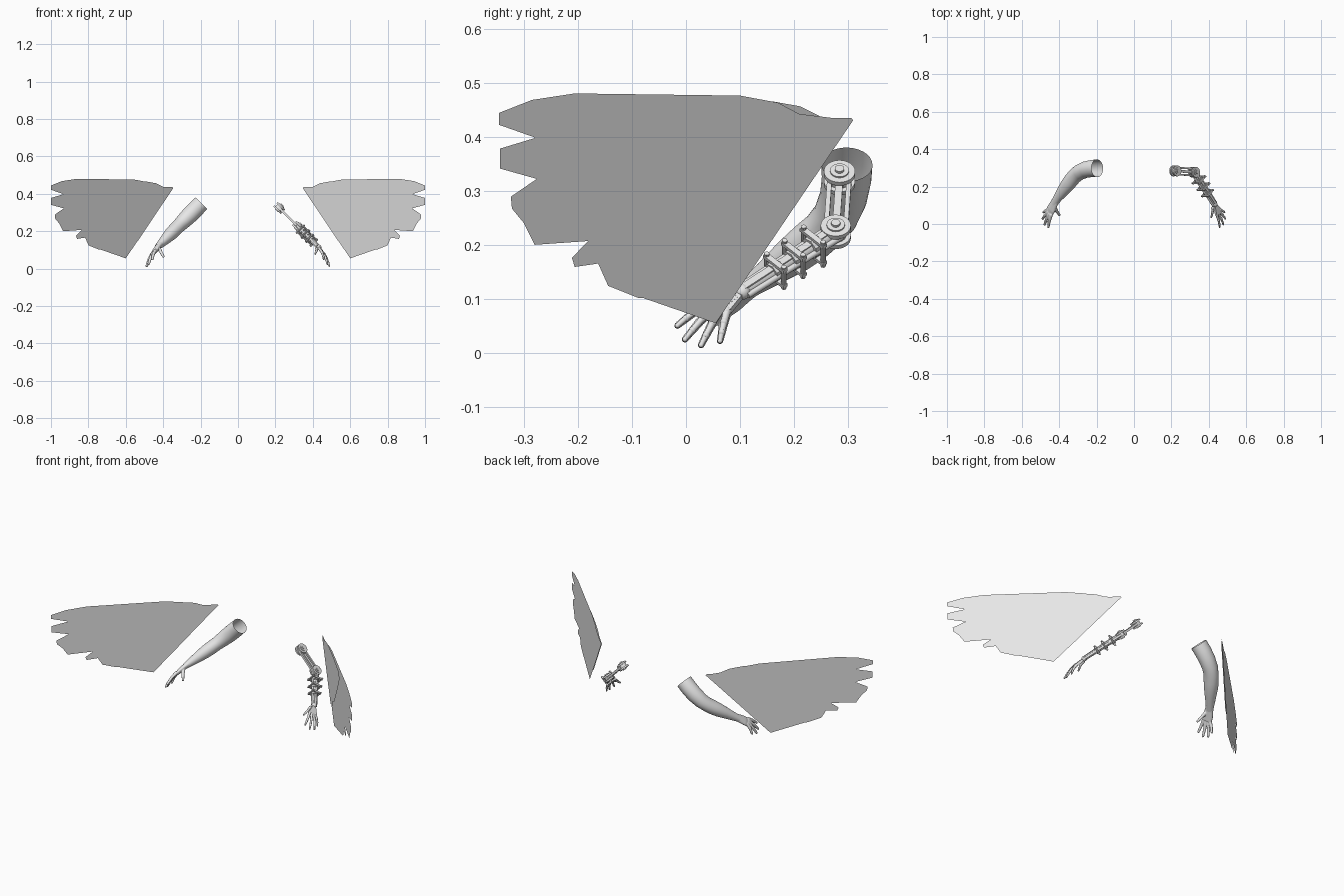
import bpy, bmesh, math
from mathutils import Vector, Matrix

if "Cube" in bpy.data.objects:
    bpy.data.objects.remove(bpy.data.objects["Cube"])

grey = bpy.data.materials.new("plain_grey")
grey.diffuse_color = (0.8, 0.8, 0.8, 1)
grey.use_nodes = True
grey.node_tree.nodes["Principled BSDF"].inputs["Base Color"].default_value = grey.diffuse_color

# Arm frame: s runs down the arm, y is depth, n is the hinge axis
R = math.sqrt(0.5)
def arm_point(s, y, n=0.0):
    return Vector((0.2725 + R * (s + n), y, 0.2725 + R * (n - s)))
NORMAL = Vector((R, 0, R))


def finish(name, bm, smooth=True, mirror=False):
    """Turn a bmesh into a named object."""
    if mirror:
        bmesh.ops.scale(bm, vec=(-1, 1, 1), verts=bm.verts)
        bmesh.ops.reverse_faces(bm, faces=bm.faces)
    me = bpy.data.meshes.new(name)
    bm.to_mesh(me)
    bm.free()
    me.materials.append(grey)
    ob = bpy.data.objects.new(name, me)
    bpy.context.collection.objects.link(ob)
    if smooth:
        bpy.ops.object.select_all(action='DESELECT')
        ob.select_set(True)
        bpy.context.view_layer.objects.active = ob
        bpy.ops.object.shade_smooth_by_angle(angle=math.radians(40))
    return ob


def frame(a, b):
    z = (b - a).normalized()
    x = (NORMAL - z * NORMAL.dot(z)).normalized()
    return x, z.cross(x), z


def bar(bm, a, b, width, thick):
    """Box from a to b; thick is along the hinge axis."""
    x, y, z = frame(a, b)
    m = Matrix((x, y, z)).transposed().to_4x4()
    m.translation = (a + b) / 2
    m = m @ Matrix.Diagonal((thick, width, (b - a).length, 1))
    bmesh.ops.create_cube(bm, size=1, matrix=m)


def rod(bm, a, b, r1, r2=None, sides=16):
    m = (b - a).to_track_quat('Z', 'Y').to_matrix().to_4x4()
    m.translation = (a + b) / 2
    bmesh.ops.create_cone(bm, cap_ends=True, segments=sides, radius1=r1,
                          radius2=r1 if r2 is None else r2,
                          depth=(b - a).length, matrix=m)


def ball(bm, c, r):
    bmesh.ops.create_uvsphere(bm, u_segments=14, v_segments=8, radius=r,
                              matrix=Matrix.Translation(c))


def loft(bm, stations, sides=28, caps=(False, True)):
    """Tube through (point, in-plane radius, hinge-axis radius) stations."""
    rings = []
    for i, (p, rw, rn) in enumerate(stations):
        a = stations[max(i - 1, 0)][0]
        b = stations[min(i + 1, len(stations) - 1)][0]
        x, y, _ = frame(a, b)
        rings.append([bm.verts.new(p + x * rn * math.cos(t) + y * rw * math.sin(t))
                      for t in (2 * math.pi * k / sides for k in range(sides))])
    for r0, r1 in zip(rings, rings[1:]):
        for k in range(sides):
            j = (k + 1) % sides
            bm.faces.new((r0[k], r0[j], r1[j], r1[k]))
    if caps[0]:
        bm.faces.new(rings[0][::-1])
    if caps[1]:
        bm.faces.new(rings[-1])


# Wings: flat feather sheets on an upright diagonal plane, outline in (y, z)
FEATHERS = [(.309, .43), (.306, .435), (.252, .435), (.21, .442), (.17, .463), (.10, .476),
            (-.206, .48), (-.285, .468), (-.346, .444), (-.346, .422), (-.278, .398),
            (-.344, .378), (-.344, .341), (-.276, .322), (-.324, .289), (-.322, .267),
            (-.239, .257), (-.285, .222), (-.28, .20), (-.181, .207), (-.211, .176),
            (-.206, .159), (-.117, .172), (-.15, .143), (-.144, .124), (-.07, .143),
            (-.091, .12), (-.089, .102), (-.01, .13), (-.028, .117), (-.02, .10),
            (.02, .122), (.006, .089), (.011, .076), (.037, .095), (.043, .066), (.055, .055)]
COVERTS = [(.305, .43), (.252, .437), (.215, .456), (.165, .465), (.065, .468), (-.07, .455),
           (-.08, .42), (-.045, .35), (-.015, .345), (-.02, .305), (.015, .28), (.01, .255),
           (.045, .24), (.038, .21), (.075, .19), (.07, .155), (.1, .165), (.115, .145)]
for side in ("right", "left"):
    for name, outline, off in (("wing", FEATHERS, 0), ("covert_feathers", COVERTS, 0.003)):
        bm = bmesh.new()
        f = bm.faces.new([bm.verts.new((0.655 - y - off, y - off, z)) for y, z in outline])
        bmesh.ops.triangulate(bm, faces=[f])
        finish(f"{side}_{name}", bm, smooth=False, mirror=side == "left")

# Mechanical arm: shoulder and elbow hinges
SHOULDER, ELBOW, WRIST = (-.073, .284), (.0686, .277), (.225, .105)
for name, (s, y), r in (("shoulder_hinge", SHOULDER, .029), ("elbow_hinge", ELBOW, .028)):
    bm = bmesh.new()
    for lo, hi, rad in ((-.017, -.008, r), (.008, .017, r), (-.008, .008, r * .7),
                        (.017, .020, r * .6), (.020, .025, r * .3), (-.022, -.017, r * .4)):
        rod(bm, arm_point(s, y, lo), arm_point(s, y, hi), rad, sides=32)
    finish(name, bm)

# Upper arm bars
bm = bmesh.new()
for d in (-.018, .018):
    bar(bm, arm_point(SHOULDER[0], SHOULDER[1] + d), arm_point(ELBOW[0], ELBOW[1] + d), .009, .012)
bar(bm, arm_point(*SHOULDER), arm_point(*ELBOW), .014, .008)
finish("upper_arm_bars", bm)

# Forearm: core shaft and side rods
E, W = arm_point(*ELBOW), arm_point(*WRIST)
X, Y, Z = frame(E, W)
bm = bmesh.new()
rod(bm, E, W, .015, .012)
for u in (-.017, .017):
    rod(bm, E + Y * u, W + Y * u * .8, .006, sides=10)
bar(bm, E + X * .012, W + X * .010, .014, .007)
finish("forearm_shaft", bm)

# Forearm clamps with bolts
bm = bmesh.new()
for t in (.24, .45, .65):
    c = E.lerp(W, t)
    k = 1.1 - .3 * t
    rod(bm, c - Z * .010, c + Z * .010, .021 * k, sides=8)
    for n in (-.022, .022):
        a = c + X * n * k
        bar(bm, a - Y * .031 * k, a + Y * .031 * k, .011, .007)
    for u in (-.026, .026):
        a = c + Y * u * k
        rod(bm, a - X * .031 * k, a + X * .031 * k, .005, sides=8)
finish("forearm_clamps", bm)

# Mechanical hand: wrist, palm struts and jointed fingers (knuckle, tip)
FINGERS = [((.245, .048, -.004), (.288, -.016, -.026)), ((.258, .054, -.005), (.320, -.002, -.030)),
           ((.267, .064, -.005), (.335, .028, -.030)), ((.270, .076, -.005), (.326, .063, -.028))]
THUMB = ((.222, .085, -.012), (.236, .036, -.038))
bm = bmesh.new()
ball(bm, W, .015)
for knuckle, tip in FINGERS:
    bar(bm, W, arm_point(*knuckle), .013, .014)
finish("mechanical_palm", bm)
bm = bmesh.new()
for knuckle, tip in FINGERS + [THUMB]:
    a, b = arm_point(*knuckle), arm_point(*tip)
    pts = [a, a.lerp(b, .42) + NORMAL * .004, a.lerp(b, .75) + NORMAL * .003, b]
    for i, (p, q) in enumerate(zip(pts, pts[1:])):
        ball(bm, p, .0085 - .001 * i)
        rod(bm, p, q, .0075 - .001 * i, .0065 - .001 * i, sides=10)
    ball(bm, b, .0048)
finish("mechanical_fingers", bm)

# Natural arm: open sleeve-like tube down to the wrist
bm = bmesh.new()
loft(bm, [(arm_point(*p), rw, rn) for p, rw, rn in (
    ((-.108, .298), .047, .044), ((-.07, .297), .046, .045), ((-.02, .291), .044, .045),
    ((.03, .276), .042, .041), ((.065, .255), .041, .037), ((.095, .230), .041, .037),
    ((.125, .203), .038, .035), ((.155, .174), .032, .030), ((.185, .146), .026, .024),
    ((.208, .123), .022, .019), ((.222, .108), .022, .016))])
finish("natural_arm", bm, mirror=True)

# Natural hand: palm and fingers fused into one skin
bm = bmesh.new()
loft(bm, [(arm_point(*p), rw, rn) for p, rw, rn in (
    ((.200, .130), .021, .018), ((.222, .106, -.001), .025, .015),
    ((.245, .080, -.004), .030, .013), ((.262, .062, -.008), .028, .010))], caps=(True, True))
for knuckle, tip in FINGERS + [THUMB]:
    a, b = arm_point(*knuckle), arm_point(*tip)
    if tip is THUMB[1]:
        b = arm_point(.236, .048, -.058)
    mid = a.lerp(b, .5) + NORMAL * .004
    for p, q, r, r2 in ((a, mid, .0095, .0085), (mid, b, .0085, .0065)):
        ball(bm, p, r)
        rod(bm, p, q, r, r2)
    ball(bm, b, .0065)
hand = finish("natural_hand", bm, mirror=True)
mod = hand.modifiers.new("fuse", 'REMESH')
mod.mode, mod.voxel_size, mod.use_smooth_shade = 'VOXEL', 0.0025, True
soft = hand.modifiers.new("soften", 'SMOOTH')
soft.factor, soft.iterations = 0.5, 5
